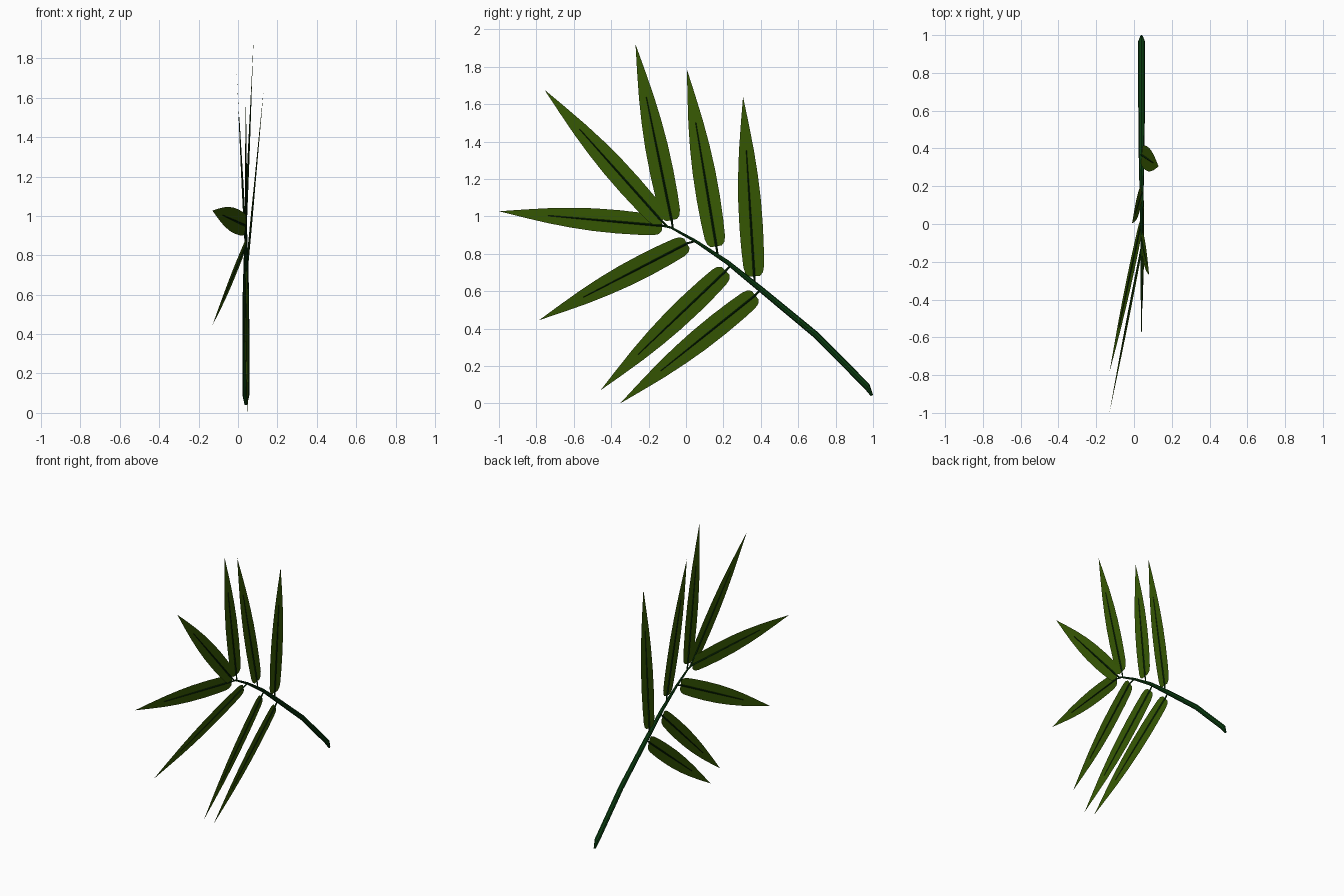
import bpy, math
from mathutils import Vector, Matrix

if "Cube" in bpy.data.objects:
    bpy.data.objects.remove(bpy.data.objects["Cube"])


def material(name, rgb):
    m = bpy.data.materials.new(name)
    m.diffuse_color = (*rgb, 1)
    m.use_nodes = True
    m.node_tree.nodes["Principled BSDF"].inputs["Base Color"].default_value = m.diffuse_color
    return m


LEAF = material("leaf_green", (0.038, 0.1, 0.001))
STEM = material("stem_green", (0.003, 0.045, 0.005))
RIB = material("rib_green", (0.002, 0.022, 0.002))


def make_object(name, verts, faces, mat):
    me = bpy.data.meshes.new(name)
    me.from_pydata(verts, [], faces)
    me.materials.append(mat)
    ob = bpy.data.objects.new(name, me)
    bpy.context.collection.objects.link(ob)
    return ob


def tube(name, points, radii, mat, sides=6):
    """Tapered tube along points lying near the YZ plane."""
    verts, faces = [], []
    n = len(points)
    for i, p in enumerate(points):
        d = (points[min(i + 1, n - 1)] - points[max(i - 1, 0)]).normalized()
        u = d.cross(Vector((1, 0, 0))).normalized()
        v = d.cross(u)
        for k in range(sides):
            a = 2 * math.pi * k / sides
            verts.append(p + (u * math.cos(a) + v * math.sin(a)) * radii[i])
    for i in range(n - 1):
        for k in range(sides):
            a, b = i * sides + k, i * sides + (k + 1) % sides
            faces.append((a, b, b + sides, a + sides))
    faces.append(tuple(reversed(range(sides))))
    faces.append(tuple(range((n - 1) * sides, n * sides)))
    return make_object(name, verts, faces, mat)


# Main stem: (y, z, radius) from the cut end up to the tip
X = 0.04
stem = [(0.994, 0.042, 0.007), (0.967, 0.092, 0.018), (0.69, 0.37, 0.018),
        (0.40, 0.61, 0.016), (0.22, 0.755, 0.012), (0.05, 0.868, 0.008),
        (-0.08, 0.94, 0.006), (-0.13, 0.95, 0.005)]
tube("stem", [Vector((X, y, z)) for y, z, r in stem], [r for y, z, r in stem],
     STEM, 8)

# Leaf outline: (fraction along length, half width)
OUTLINE = [(0, 0.030), (0.018, 0.047), (0.05, 0.055), (0.14, 0.060),
           (0.27, 0.063), (0.42, 0.061), (0.56, 0.053), (0.70, 0.040),
           (0.85, 0.021)]


def leaf(index, joint, base, tip, roll):
    joint = Vector((X, *joint))
    base = Vector((X, *base))
    tip = Vector(tip)
    d = tip - base
    # Blade faces sideways, rolled slightly about its own length
    side = d.cross(Vector((1, 0, 0))).normalized()
    side = Matrix.Rotation(roll, 3, d) @ side
    verts, faces = [], []
    for t, w in OUTLINE:
        c = base + d * t
        verts += [c - side * w, c, c + side * w]
    verts.append(tip)
    n = len(OUTLINE)
    for i in range(n - 1):
        for k in (0, 1):
            a = i * 3 + k
            faces.append((a, a + 1, a + 4, a + 3))
    a = (n - 1) * 3
    faces += [(a, a + 1, a + 3), (a + 1, a + 2, a + 3)]
    make_object(f"leaf_{index}", verts, faces, LEAF)
    # Leaf stalk continuing as a tapering midrib
    tube(f"midrib_{index}", [joint, base, base + d * 0.35, base + d * 0.7],
         [0.005, 0.006, 0.005, 0.002], RIB, 4)


# Leaves: stalk joint (y, z), blade base (y, z), tip (x, y, z), roll
LEAVES = [
    ((-0.09, 0.942), (-0.128, 0.95), (-0.13, -1.0, 1.027), -0.12),
    ((-0.10, 0.945), (-0.130, 0.975), (0.04, -0.757, 1.677), -0.03),
    ((-0.07, 0.935), (-0.077, 0.98), (0.08, -0.27, 1.92), -0.05),
    ((0.17, 0.79), (0.162, 0.84), (-0.01, 0.005, 1.785), 0),
    ((0.368, 0.635), (0.365, 0.68), (0.13, 0.305, 1.64), -0.07),
    ((0.05, 0.868), (0.005, 0.855), (-0.13, -0.785, 0.445), -0.15),
    ((0.24, 0.74), (0.212, 0.708), (0.045, -0.457, 0.07), -0.14),
    ((0.40, 0.61), (0.37, 0.578), (0.05, -0.352, 0.0), -0.14),
]
for i, spec in enumerate(LEAVES, 1):
    leaf(i, *spec)
